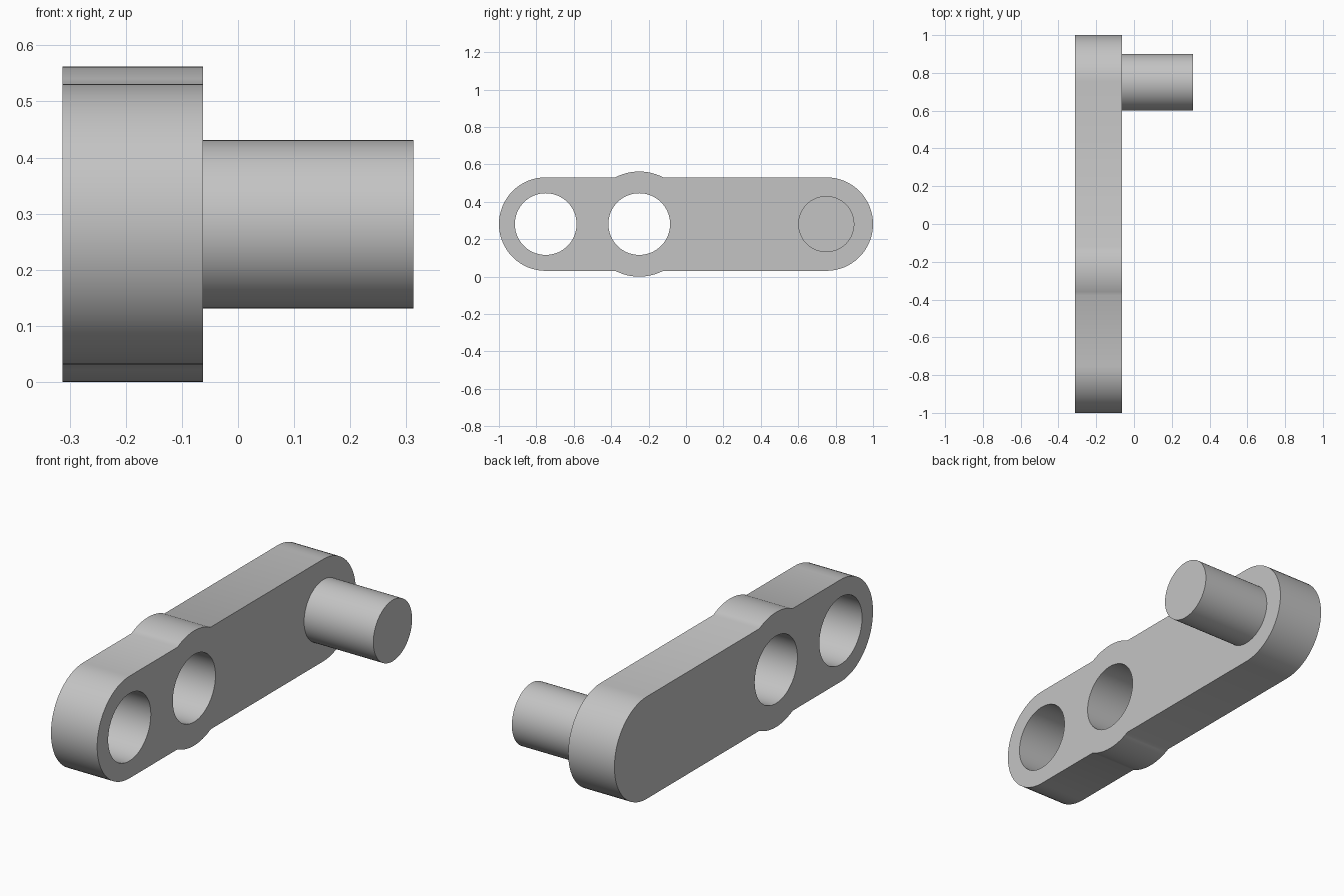
import bpy, bmesh
from math import acos, cos, sin, pi, radians
from mathutils import Vector

cube = bpy.data.objects.get("Cube")
if cube:
    bpy.data.objects.remove(cube)

ZC = 0.281            # height of the arm's centre line
HALF = 0.25           # half height of the arm
BOSS = 0.281          # radius of the swelling round the middle hole
HOLE = 0.165
PIN = 0.15
BACK, FACE, TIP = -0.3125, -0.0625, 0.3125
END_Y, BOSS_Y = 0.75, -0.25

grey = bpy.data.materials.new("plain grey")
grey.use_nodes = True
colour = (0.55, 0.55, 0.55, 1)
grey.diffuse_color = colour
grey.node_tree.nodes["Principled BSDF"].inputs["Base Color"].default_value = colour


def arc(y, r, start, end, steps):
    """Points of an arc in the side plane, as (y, z)."""
    angles = [start + (end - start) * i / steps for i in range(steps + 1)]
    return [(y + r * cos(a), ZC + r * sin(a)) for a in angles]


def circle(y, r):
    return arc(y, r, 0, 2 * pi, 64)[:-1]


def extrude_profile(name, loops, x0, x1):
    """Fill the outline less its holes, then extrude it along x."""
    bm = bmesh.new()
    edges = []
    for loop in loops:
        verts = [bm.verts.new((x0, y, z)) for y, z in loop]
        edges += [bm.edges.new((v, verts[i - 1])) for i, v in enumerate(verts)]
    bmesh.ops.triangle_fill(bm, use_beauty=True, edges=edges, normal=(1, 0, 0))
    result = bmesh.ops.extrude_face_region(bm, geom=bm.faces[:], use_keep_orig=True)
    moved = [g for g in result["geom"] if isinstance(g, bmesh.types.BMVert)]
    bmesh.ops.translate(bm, verts=moved, vec=Vector((x1 - x0, 0, 0)))
    bmesh.ops.recalc_face_normals(bm, faces=bm.faces[:])
    mesh = bpy.data.meshes.new(name)
    bm.to_mesh(mesh)
    bm.free()
    mesh.materials.append(grey)
    obj = bpy.data.objects.new(name, mesh)
    bpy.context.collection.objects.link(obj)
    bpy.ops.object.select_all(action="DESELECT")
    obj.select_set(True)
    bpy.context.view_layer.objects.active = obj
    bpy.ops.object.shade_smooth_by_angle(angle=radians(30))
    return obj


# Arm: rounded ends, with the boss swelling above and below the straight edges
spread = acos(HALF / BOSS)
outline = (arc(END_Y, HALF, -pi / 2, pi / 2, 32)
           + arc(BOSS_Y, BOSS, pi / 2 - spread, pi / 2 + spread, 12)
           + arc(-END_Y, HALF, pi / 2, 3 * pi / 2, 32)
           + arc(BOSS_Y, BOSS, -pi / 2 - spread, -pi / 2 + spread, 12))
holes = [circle(y, HOLE) for y in (-END_Y, BOSS_Y)]
extrude_profile("crank_arm", [outline] + holes, BACK, FACE)

# Pin standing out from the plain end
extrude_profile("crank_pin", [circle(END_Y, PIN)], FACE, TIP)
